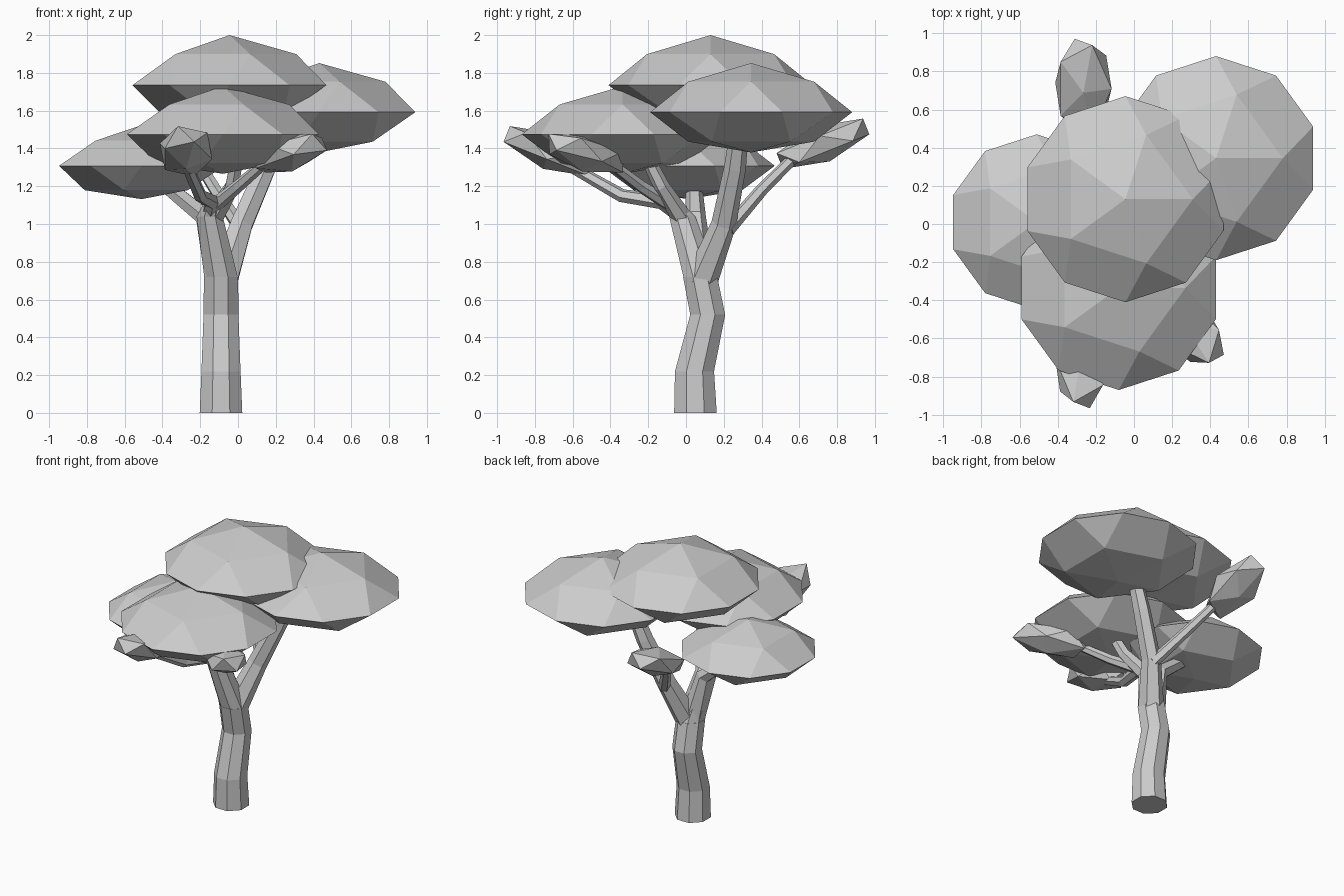
import bpy, bmesh, math
from mathutils import Vector, Matrix

if "Cube" in bpy.data.objects:
    bpy.data.objects.remove(bpy.data.objects["Cube"])


def finish(name, bm):
    bmesh.ops.recalc_face_normals(bm, faces=bm.faces)
    me = bpy.data.meshes.new(name)
    bm.to_mesh(me)
    bm.free()
    ob = bpy.data.objects.new(name, me)
    bpy.context.collection.objects.link(ob)
    return ob


def limb(name, pts, sides=6, level=False):
    """Faceted tube through (x, y, z, radius) points."""
    bm = bmesh.new()
    P = [Vector(p[:3]) for p in pts]
    rings = []
    for i, p in enumerate(P):
        a, b = P[max(i - 1, 0)], P[min(i + 1, len(P) - 1)]
        d = Vector((0, 0, 1)) if level else (b - a).normalized()
        q = Vector((0, 0, 1)).rotation_difference(d)
        ring = []
        for k in range(sides):
            t = 2 * math.pi * (k + 0.5) / sides
            v = Vector((math.cos(t), math.sin(t), 0)) * pts[i][3]
            ring.append(bm.verts.new(p + q @ v))
        rings.append(ring)
    for r0, r1 in zip(rings, rings[1:]):
        for k in range(sides):
            n = (k + 1) % sides
            bm.faces.new((r0[k], r0[n], r1[n], r1[k]))
    bm.faces.new(rings[0][::-1])
    bm.faces.new(rings[-1])
    return finish(name, bm)


def canopy(name, centre, r, h):
    """Flattened faceted dome: pole, ring of 5, equator of 10, ring of 5, pole."""
    bm = bmesh.new()
    c = Vector(centre)
    layers = ((1, 0, 0, h), (5, 0.655 * r, 0, 0.62 * h), (10, r, 18, 0),
              (5, 0.655 * r, 36, -0.6 * h), (1, 0, 0, -0.82 * h))
    for n, rad, off, z in layers:
        for k in range(n):
            t = math.radians(off + 360 * k / n)
            bm.verts.new(c + Vector((rad * math.cos(t), rad * math.sin(t), z)))
    bmesh.ops.convex_hull(bm, input=bm.verts)
    return finish(name, bm)


def tuft(name, centre, direction, half):
    """Small stretched icosahedron lying along a branch direction."""
    bm = bmesh.new()
    bmesh.ops.create_icosphere(bm, subdivisions=1, radius=1)
    y = Vector(direction).normalized()
    x = y.cross(Vector((0, 0, 1))).normalized()
    z = x.cross(y)
    rot = Matrix((x, y, z)).transposed().to_4x4()
    m = Matrix.Translation(centre) @ rot @ Matrix.Diagonal((*half, 1))
    bmesh.ops.transform(bm, matrix=m, verts=bm.verts)
    return finish(name, bm)


# Trunk and main fork
limb("trunk", [(-.09, .05, 0, .122), (-.09, .045, .22, .112), (-.09, .115, .52, .1),
               (-.09, .075, .72, .098)], 8, True)
limb("front_fork", [(-.09, .075, .72, .096), (-.15, -.02, 1.04, .075),
                    (-.13, -.08, 1.12, .05)], 8, True)
limb("right_branch", [(-.08, .08, .70, .088), (.02, .2, 1.0, .066), (.15, .26, 1.3, .058),
                      (.22, .28, 1.48, .05)])

# Thin branches
limb("left_branch", [(-.11, .07, .74, .08), (-.18, .05, 1.04, .055), (-.44, .04, 1.25, .04)])
limb("back_branch", [(.02, .22, .97, .04), (-.12, .4, 1.18, .034), (-.23, .58, 1.36, .03)])
limb("front_branch", [(-.15, -.02, 1.05, .05), (-.14, -.13, 1.12, .042),
                      (-.2, -.34, 1.15, .036), (-.27, -.62, 1.31, .03)])
limb("middle_branch", [(-.13, -.02, 1.03, .055), (-.03, -.13, 1.2, .042),
                       (0, -.22, 1.38, .036)])
limb("front_right_branch", [(-.12, -.08, 1.1, .04), (.0, -.24, 1.2, .033),
                            (.15, -.41, 1.33, .028)])

# Large foliage masses
canopy("top_canopy", (-.045, .13, 1.735), .54, .265)
canopy("right_canopy", (.43, .345, 1.592), .535, .26)
canopy("front_canopy", (-.08, -.335, 1.475), .535, .255)
canopy("left_canopy", (-.51, .01, 1.308), .46, .215)

# Small foliage tufts at branch tips
tuft("back_tuft", (-.265, .725, 1.425), (0, .5, .2), (.165, .29, .1))
tuft("front_tuft", (-.275, -.72, 1.385), (0, -.5, .2), (.155, .29, .1))
tuft("front_right_tuft", (.27, -.53, 1.375), (.55, -.6, .2), (.155, .29, .1))
